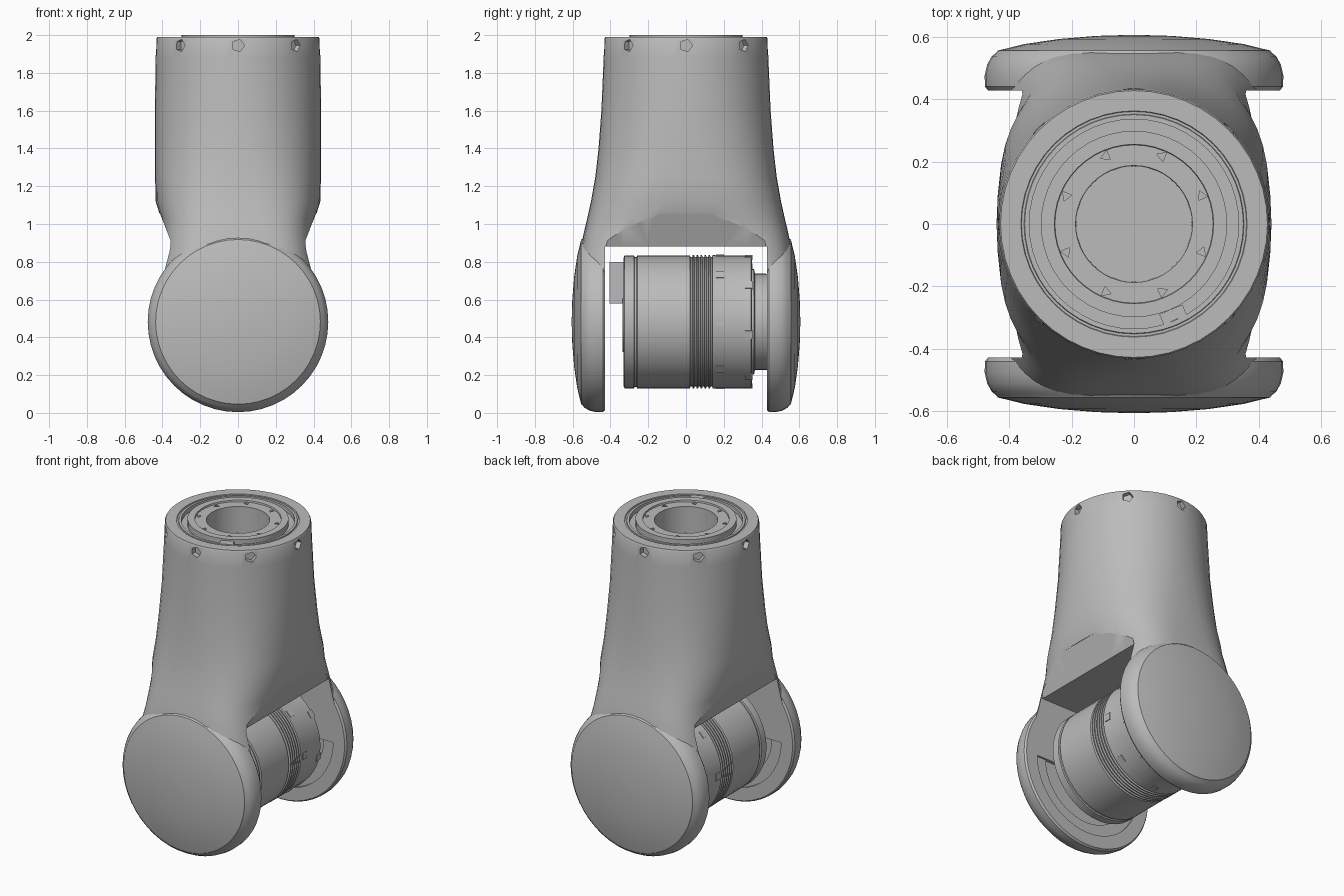
import bpy, bmesh
from math import sin, cos, pi, copysign, radians
from mathutils import Matrix, Vector

if "Cube" in bpy.data.objects:
    bpy.data.objects.remove(bpy.data.objects["Cube"])

grey = bpy.data.materials.new("plain grey")
grey.use_nodes = True
grey.diffuse_color = (0.5, 0.5, 0.5, 1)
grey.node_tree.nodes["Principled BSDF"].inputs["Base Color"].default_value = (0.5, 0.5, 0.5, 1)
HUB = 0.482  # height of the joint axis


def finish(bm, name, angle=35):
    bmesh.ops.recalc_face_normals(bm, faces=bm.faces)
    mesh = bpy.data.meshes.new(name)
    bm.to_mesh(mesh)
    bm.free()
    mesh.materials.append(grey)
    ob = bpy.data.objects.new(name, mesh)
    bpy.context.collection.objects.link(ob)
    smooth(ob, angle)
    return ob


def smooth(ob, angle=35):
    bpy.ops.object.select_all(action="DESELECT")
    ob.select_set(True)
    bpy.context.view_layer.objects.active = ob
    bpy.ops.object.shade_smooth_by_angle(angle=radians(angle))


def loft(name, sections, seg=48):
    """Skin superellipse sections given as (z, half width, half depth, exponent)."""
    bm = bmesh.new()
    rings = []
    for z, w, d, n in sections:
        ring = []
        for i in range(seg):
            c, s = cos(2 * pi * i / seg), sin(2 * pi * i / seg)
            x, y = copysign(abs(c) ** (2 / n), c), copysign(abs(s) ** (2 / n), s)
            ring.append(bm.verts.new((w * x, d * y, z)))
        rings.append(ring)
    for a, b in zip(rings, rings[1:]):
        for i in range(seg):
            j = (i + 1) % seg
            bm.faces.new((a[i], a[j], b[j], b[i]))
    bm.faces.new(rings[0])
    bm.faces.new(rings[-1])
    return finish(bm, name)


def lathe_y(name, profile, seg=48, side=1):
    """Turn a (radius, y) profile around the joint axis."""
    ob = loft(name, [(y, r, r, 2) for r, y in profile], seg)
    ob.data.transform(Matrix.Translation((0, 0, HUB)) @ Matrix.Rotation(-side * pi / 2, 4, "X"))
    return ob


def box(name, centre, size, turn=0):
    bm = bmesh.new()
    bmesh.ops.create_cube(bm, size=1)
    bm.transform(Matrix.Translation(centre) @ Matrix.Rotation(turn, 4, "Z") @ Matrix.Diagonal((*size, 1)))
    return finish(bm, name)


def cut(target, cutter):
    mod = target.modifiers.new("cut", "BOOLEAN")
    mod.operation, mod.solver, mod.object = "DIFFERENCE", "EXACT", cutter
    bpy.context.view_layer.objects.active = target
    bpy.ops.object.modifier_apply(modifier=mod.name)
    bpy.data.objects.remove(cutter)


# Housing: round neck with grooved rim, spreading into a two-armed fork
skin = [(0.48, .455, .57, 5), (0.6, .45, .57, 5), (0.75, .42, .568, 4.5), (0.85, .404, .56, 4),
        (0.95, .40, .542, 3.6), (1.03, .408, .523, 3.2), (1.12, .436, .503, 2.8),
        (1.25, .439, .48, 2.5), (1.4, .44, .463, 2.3), (1.6, .44, .448, 2.1), (1.88, .436, .436, 2)]
rim = [(.432, 1.98), (.427, 1.99), (.362, 1.99), (.36, 1.984), (.352, 1.984), (.35, 1.99),
       (.335, 1.99), (.335, 1.96), (.298, 1.96), (.298, 2.0), (.255, 2.0), (.253, 1.99),
       (.187, 1.99), (.185, 1.82)]
housing = loft("housing", skin + [(z, r, r, 2) for r, z in rim])

# Gap between the arms, flared at both sides
bm = bmesh.new()
outline = [(.34, .2), (.34, .88), (.41, 1.06), (.7, 1.06), (.7, .2)]
for side in (-1, 1):
    steps = [(-.425, .88), (-.40, .97), (-.33, 1.02), (-.2, 1.055), (.2, 1.055), (.33, 1.02), (.40, .97), (.425, .88)]
    # Arch-shaped side bevel: slope runs outward as it climbs
    low = [bm.verts.new((side * .34, y, .87)) for y, z in steps]
    top = [bm.verts.new((side * (.34 + .075 * (z - .87) / .19), y, z)) for y, z in steps]
    out_low = [bm.verts.new((side * .6, y, .87)) for y, z in steps]
    out_top = [bm.verts.new((side * .6, y, z)) for y, z in steps]
    loops = (low, top, out_top, out_low)
    for a, b in zip(loops, loops[1:] + loops[:1]):
        for i in range(len(steps) - 1):
            bm.faces.new((a[i], a[i + 1], b[i + 1], b[i]))
    for k in (0, -1):
        bm.faces.new([loop[k] for loop in loops])
cut(housing, finish(bm, "bevel_cutter"))
cut(housing, box("gap_cutter", (0, 0, .38), (2, .856, 1.0)))

# Screw recesses around the neck and rim
bm = bmesh.new()
for k in range(8):
    a = k * pi / 4
    place = Matrix.Rotation(a, 4, "Z") @ Matrix.Translation((.435, 0, 1.945)) @ Matrix.Rotation(pi / 2, 4, "Y")
    bmesh.ops.create_cone(bm, cap_ends=True, segments=5, radius1=.034, radius2=.034, depth=.07, matrix=place)
    b = a + pi / 8
    place = Matrix.Translation((.235 * cos(b), .235 * sin(b), 1.99)) @ Matrix.Rotation(b, 4, "Z")
    bmesh.ops.create_cone(bm, cap_ends=True, segments=3, radius1=.018, radius2=.018, depth=.05, matrix=place)
cut(housing, finish(bm, "screw_cutter"))
smooth(housing)
box("groove_stop", (.125, -.29, 1.972), (.08, .036, .036), radians(23))

# Round joint cheeks with domed covers and a ringed recess inside
cheek = [(.27, .45), (.31, .45), (.31, .44), (.385, .44), (.385, .428), (.468, .428), (.477, .44), (.478, .475),
         (.47, .51), (.455, .537), (.44, .549), (.436, .555), (.35, .576), (.24, .592), (.12, .602), (.02, .605)]
for name, side in (("front_cheek", -1), ("back_cheek", 1)):
    lathe_y(name, cheek, side=side)

# Motor drum with seams and cooling ribs
drum = [(.34, -.33), (.352, -.325), (.352, -.275), (.344, -.272), (.344, -.262), (.352, -.258), (.352, .02)]
for k in range(6):
    y = .025 + k * .021
    drum += [(.342, y), (.342, y + .008), (.354, y + .011), (.354, y + .018)]
drum += [(.352, .16), (.352, .345), (.345, .35)]
lathe_y("motor_drum", drum)
lathe_y("output_flange", [(.28, .345), (.28, .36), (.255, .365), (.255, .42), (.25, .455)])
lathe_y("rear_boss", [(.16, -.335), (.16, -.328)], 32)

# Screw heads around the drum
bm = bmesh.new()
for k in range(8):
    for y, shift in ((.18, .5), (.333, .25)):
        a = (k + shift) * pi / 4 + pi / 8
        spot = Vector((.347 * cos(a), y, HUB + .347 * sin(a)))
        place = Matrix.Translation(spot) @ Matrix.Rotation(-a, 4, "Y") @ Matrix.Diagonal((.018, .04, .045, 1))
        bmesh.ops.create_cube(bm, size=1, matrix=place)
finish(bm, "drum_screws")

# Cable connector on the front end of the drum
box("connector", (0, -.365, .675), (.2, .08, .19))
box("connector_top", (0, -.365, .785), (.2, .08, .03))
